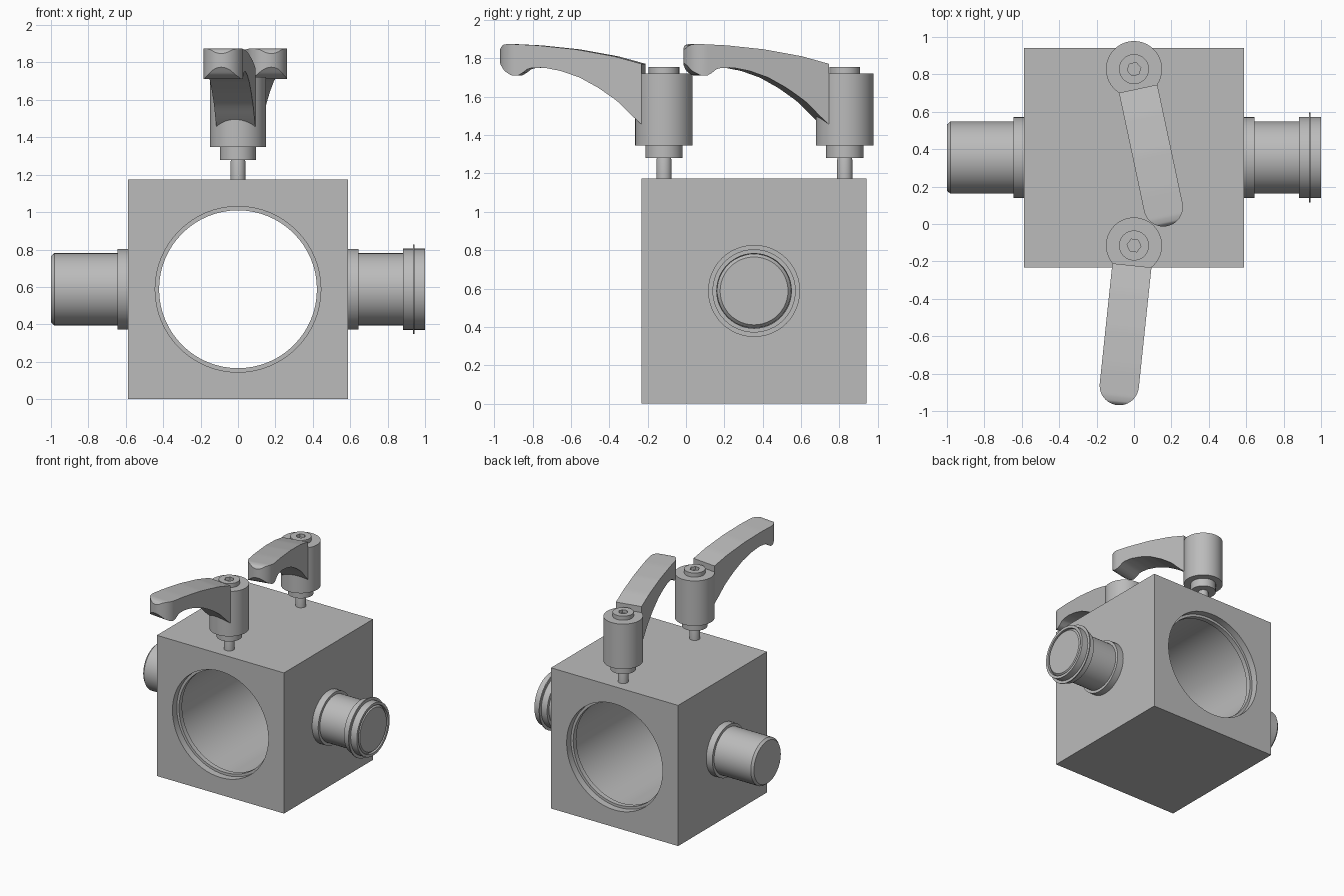
import bpy, bmesh, math
from mathutils import Matrix, Vector

if "Cube" in bpy.data.objects:
    bpy.data.objects.remove(bpy.data.objects["Cube"])

metal = bpy.data.materials.new("plain_grey_metal")
metal.use_nodes = True
GREY = (0.5, 0.5, 0.5, 1)
metal.diffuse_color = GREY
metal.node_tree.nodes["Principled BSDF"].inputs["Base Color"].default_value = GREY


def finish(name, bm, matrix=Matrix()):
    bmesh.ops.remove_doubles(bm, verts=bm.verts, dist=1e-5)
    bmesh.ops.recalc_face_normals(bm, faces=bm.faces)
    mesh = bpy.data.meshes.new(name)
    bm.transform(matrix)
    bm.to_mesh(mesh)
    bm.free()
    mesh.materials.append(metal)
    obj = bpy.data.objects.new(name, mesh)
    bpy.context.collection.objects.link(obj)
    bpy.ops.object.select_all(action="DESELECT")
    obj.select_set(True)
    bpy.context.view_layer.objects.active = obj
    bpy.ops.object.shade_smooth_by_angle(angle=math.radians(30))
    return obj


def lathe(name, profile, matrix, closed=False, segs=48, hex_from=99):
    """Spin (radius, height) points; points from hex_from on form a hexagon."""
    bm = bmesh.new()
    rings = []
    for i, (r, h) in enumerate(profile):
        ring = []
        for k in range(segs):
            a = math.tau * k / segs
            sixth = math.pi / 6
            f = math.cos(sixth) / math.cos(a % (2 * sixth) - sixth) if i >= hex_from else 1
            ring.append(bm.verts.new((r * f * math.cos(a), r * f * math.sin(a), h)))
        rings.append(ring)
    if closed:
        rings.append(rings[0])
    else:
        bm.faces.new(rings[0])
        bm.faces.new(rings[-1])
    for a, b in zip(rings, rings[1:]):
        for k in range(segs):
            n = (k + 1) % segs
            bm.faces.new((a[k], a[n], b[n], b[k]))
    return finish(name, bm, matrix)


def interp(points, s):
    for (s0, z0), (s1, z1) in zip(points, points[1:]):
        if s <= s1:
            return z0 + (z1 - z0) * (s - s0) / (s1 - s0)
    return points[-1][1]


# Block with a stepped through bore
MID_Y, MID_Z, HALF = 0.355, 0.5875, 0.587
bm = bmesh.new()
bmesh.ops.create_cube(bm, size=2 * HALF)
block = finish("block", bm, Matrix.Translation((0, MID_Y, MID_Z)))
half_bore = [(0.443, 0.65), (0.443, 0.53), (0.422, 0.53), (0.422, 0.49), (0.432, 0.49)]
bore = half_bore + [(r, -h) for r, h in reversed(half_bore)]
along_y = Matrix.Translation((0, MID_Y, MID_Z)) @ Matrix.Rotation(math.pi / 2, 4, "X")
cutter = lathe("bore_cutter", bore, along_y, segs=64)
cutter.hide_render = True
mod = block.modifiers.new("bore", "BOOLEAN")
mod.object = cutter
mod.operation = "DIFFERENCE"
mod.solver = "EXACT"
bpy.context.view_layer.objects.active = block
bpy.ops.object.modifier_apply(modifier="bore")
bpy.data.objects.remove(cutter)
bpy.ops.object.select_all(action="DESELECT")
block.select_set(True)
bpy.ops.object.shade_smooth_by_angle(angle=math.radians(30))

# Side trunnions: chamfered pin and shoulder flange
for side, sign in (("left", 1), ("right", -1)):
    along_x = Matrix.Translation((0, MID_Y, MID_Z)) @ Matrix.Rotation(sign * math.pi / 2, 4, "Y")
    lathe(side + "_pin", [(0.193, 0.57), (0.193, 0.982), (0.177, 1.0)], along_x)
    lathe(side + "_flange", [(0.216, 0.57), (0.216, 0.643), (0.193, 0.643), (0.193, 0.57)],
          along_x, closed=True)
    if sign == 1:
        lathe("left_end_collar", [(0.217, 0.882), (0.217, 1.0), (0.195, 1.0), (0.192, 0.882)],
              along_x, closed=True)
        lathe("left_thin_ring", [(0.24, 0.936), (0.24, 0.944), (0.21, 0.944), (0.21, 0.936)],
              along_x, closed=True)

# Clamping lever outline: distance from pivot, height
TOP = [(0.1, 1.77), (0.25, 1.811), (0.45, 1.847), (0.65, 1.868), (0.81, 1.876),
       (0.84, 1.87), (0.858, 1.848)]
UNDER = [(0.1, 1.45), (0.15, 1.495), (0.23, 1.575), (0.33, 1.645), (0.43, 1.70), (0.53, 1.735),
         (0.62, 1.752), (0.69, 1.75), (0.715, 1.74), (0.735, 1.72), (0.755, 1.711),
         (0.79, 1.711), (0.83, 1.735), (0.858, 1.775)]
LENGTH, WIDE = 0.858, 0.105


def lever_arm(name, matrix):
    bm = bmesh.new()
    straight = LENGTH - WIDE
    stations = [0.107 + (straight - 0.107) * i / 28 for i in range(28)]
    stations += [straight + WIDE * math.sin(math.pi / 2 * i / 12) for i in range(13)]
    sections = []
    for s in stations:
        w = math.sqrt(max(WIDE ** 2 - max(s - straight, 0) ** 2, 0))
        t, u = interp(TOP, s), interp(UNDER, s)
        sections.append([bm.verts.new((x, -s, z)) for x, z in ((w, u), (w, t), (-w, t), (-w, u))])
    for a, b in zip(sections, sections[1:]):
        for k in range(4):
            n = (k + 1) % 4
            bm.faces.new((a[k], a[n], b[n], b[k]))
    bm.faces.new(sections[0])
    bm.faces.new(sections[-1])
    finish(name, bm, matrix)


# Two clamping handles: stud, neck, hub, socket screw and lever arm
for place, y, turn in (("front", -0.115, -6), ("back", 0.828, 12)):
    m = Matrix.Translation((0, y, 0)) @ Matrix.Rotation(math.radians(turn), 4, "Z")
    lathe(place + "_stud", [(0.04, 1.17), (0.04, 1.27), (0.036, 1.285)], m, segs=32)
    lathe(place + "_neck", [(0.097, 1.28), (0.097, 1.35)], m)
    lathe(place + "_hub", [(0.15, 1.347), (0.15, 1.722)], m)
    lathe(place + "_socket_screw", [(0.08, 1.71), (0.08, 1.756), (0.037, 1.756), (0.037, 1.73)],
          m, hex_from=2)
    lever_arm(place + "_lever", m)
